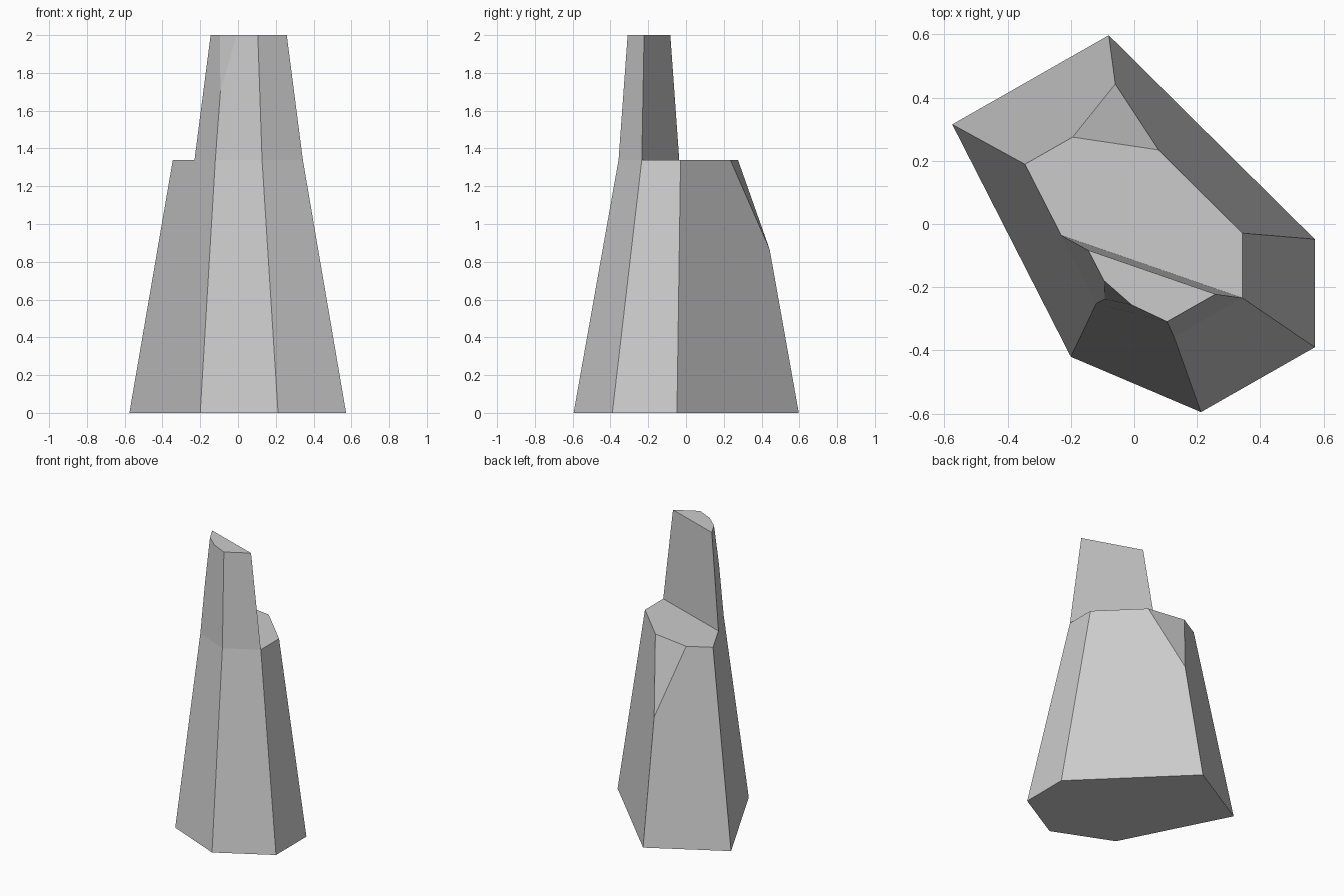
import bpy, bmesh
from mathutils import Vector

if "Cube" in bpy.data.objects:
    bpy.data.objects.remove(bpy.data.objects["Cube"])

bm = bmesh.new()
SHELF, TOP = 1.34, 2.0


def ring(points, z, scale=1.0):
    return [bm.verts.new((x * scale, y * scale, z)) for x, y in points]


def slice_corner(a, b, c):
    """Cut off the corner lying beyond the plane through a, b, c and cap it."""
    a, b, c = Vector(a), Vector(b), Vector(c)
    normal = (b - a).cross(c - a)
    if normal.dot(Vector((0, -0.1, 0.5)) - a) > 0:
        normal.negate()
    cut = bmesh.ops.bisect_plane(
        bm, geom=bm.verts[:] + bm.edges[:] + bm.faces[:], dist=1e-5,
        plane_co=a, plane_no=normal, clear_outer=True)
    edges = [e for e in cut["geom_cut"] if isinstance(e, bmesh.types.BMEdge)]
    bmesh.ops.holes_fill(bm, edges=edges, sides=0)


# Tapered six-sided body: back, right, right front, front, left front, left back
outline = [(-0.08, 0.597), (0.572, -0.048), (0.572, -0.39),
           (0.212, -0.595), (-0.2, -0.42), (-0.575, 0.315)]
base = ring(outline, 0)
mid = ring(outline, SHELF, 0.6)
step = bm.verts.new(mid[4].co.lerp(mid[5].co, 0.49))
bm.faces.new(base)
for i in range(6):
    j = (i + 1) % 6
    extra = [step] if i == 4 else []
    bm.faces.new([base[i], base[j], mid[j]] + extra + [mid[i]])
bm.faces.new([mid[5], mid[0], mid[1], mid[2], step])

# Narrow upper spire rising from the front half
foot = [mid[2], mid[3], mid[4], step]
tip = ring([(0.258, -0.222), (0.105, -0.309), (-0.071, -0.226), (-0.145, -0.083)], TOP)
for i in range(4):
    j = (i + 1) % 4
    bm.faces.new([foot[i], foot[j], tip[j], tip[i]])
bm.faces.new(tip)

# Chipped corners: back of the shelf, left front of the spire
slice_corner((-0.195, 0.275, SHELF), (0.08, 0.234, SHELF), (-0.06, 0.445, 0.86))
slice_corner((-0.095, -0.179, TOP), (-0.005, -0.258, TOP), (-0.093, -0.238, 1.7))

bmesh.ops.recalc_face_normals(bm, faces=bm.faces[:])
mesh = bpy.data.meshes.new("stone_pillar")
bm.to_mesh(mesh)
bm.free()
bpy.context.collection.objects.link(bpy.data.objects.new("stone_pillar", mesh))
